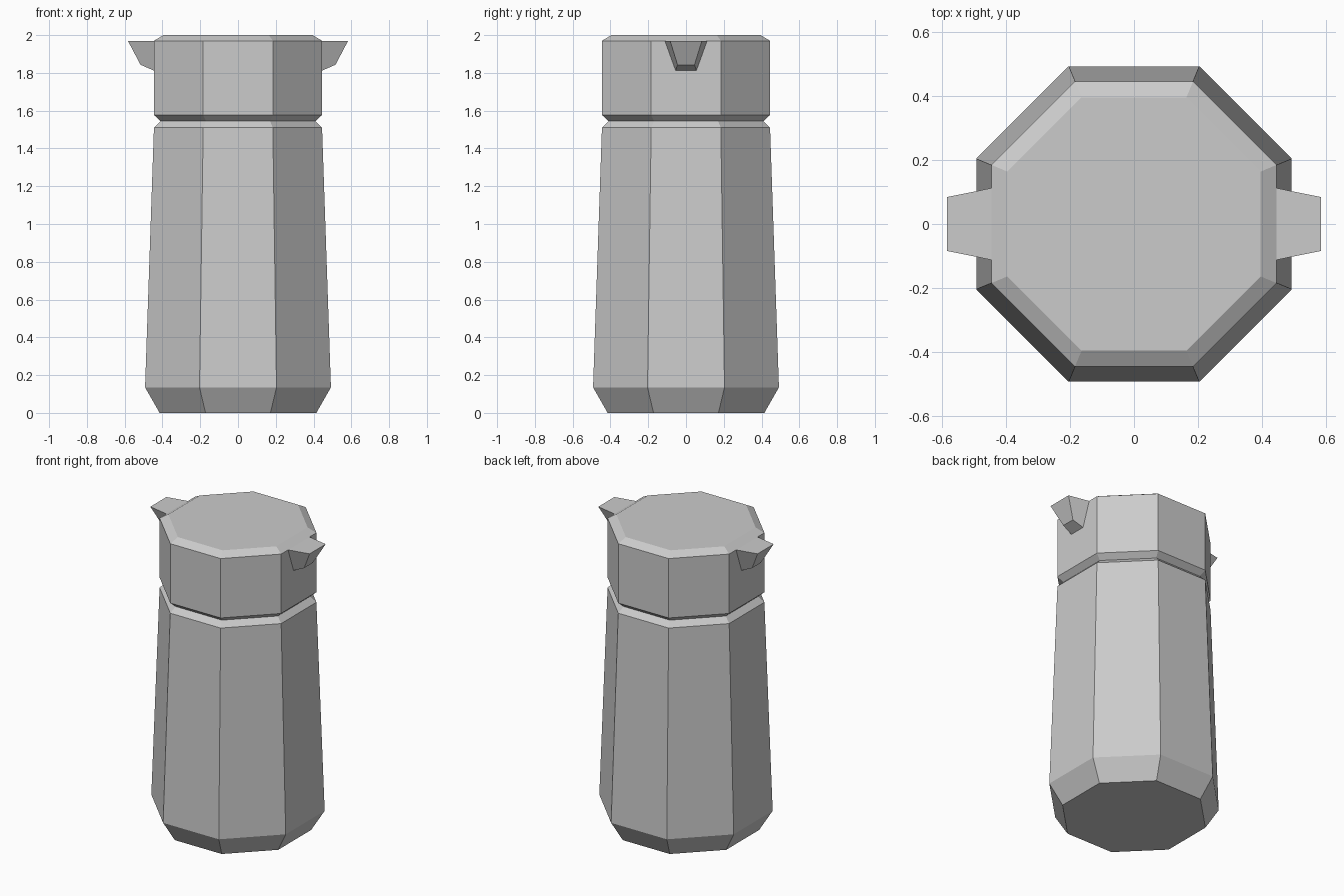
import bpy, bmesh, math

if "Cube" in bpy.data.objects:
    bpy.data.objects.remove(bpy.data.objects["Cube"])


def loft(name, rings, cap_first, cap_last):
    """Skin a list of equal-length point rings, optionally capping the ends."""
    bm = bmesh.new()
    loops = [[bm.verts.new(p) for p in ring] for ring in rings]
    n = len(loops[0])
    for a, b in zip(loops, loops[1:]):
        for i in range(n):
            j = (i + 1) % n
            bm.faces.new((a[i], a[j], b[j], b[i]))
    if cap_first:
        bm.faces.new(loops[0][::-1])
    if cap_last:
        bm.faces.new(loops[-1])
    mesh = bpy.data.meshes.new(name)
    bm.to_mesh(mesh)
    bm.free()
    obj = bpy.data.objects.new(name, mesh)
    bpy.context.collection.objects.link(obj)
    return obj


def octagon(apothem, z):
    """Regular octagon with flat sides facing the axes."""
    r = apothem / math.cos(math.pi / 8)
    return [(r * math.cos(math.pi / 8 + k * math.pi / 4),
             r * math.sin(math.pi / 8 + k * math.pi / 4), z) for k in range(8)]


# Tapered body with chamfered foot and shoulder
body = [(0.415, 0), (0.492, 0.135), (0.445, 1.51), (0.41, 1.545)]
loft("body", [octagon(a, z) for a, z in body], True, False)

# Lid, meeting the body in a V groove
lid = [(0.41, 1.545), (0.445, 1.577), (0.445, 1.97), (0.395, 2.0)]
loft("lid", [octagon(a, z) for a, z in lid], False, True)


def spout(name, turn):
    """Pouring lip: trapezoid section narrowing outward, open against the lid."""
    root = [(0.445, -0.112, 1.97), (0.445, -0.055, 1.812),
            (0.445, 0.055, 1.812), (0.445, 0.112, 1.97)]
    tip = [(0.583, -0.084, 1.97), (0.516, -0.045, 1.843),
           (0.516, 0.045, 1.843), (0.583, 0.084, 1.97)]
    # Reversed order gives outward normals along +x
    obj = loft(name, [root, tip], False, True)
    bm = bmesh.new()
    bm.from_mesh(obj.data)
    bmesh.ops.recalc_face_normals(bm, faces=bm.faces)
    if max(bm.faces, key=lambda f: f.calc_center_median().z).normal.z < 0:
        bmesh.ops.reverse_faces(bm, faces=bm.faces)
    bm.to_mesh(obj.data)
    bm.free()
    obj.rotation_euler.z = turn


# Spouts on both sides
spout("right_spout", 0)
spout("left_spout", math.pi)
